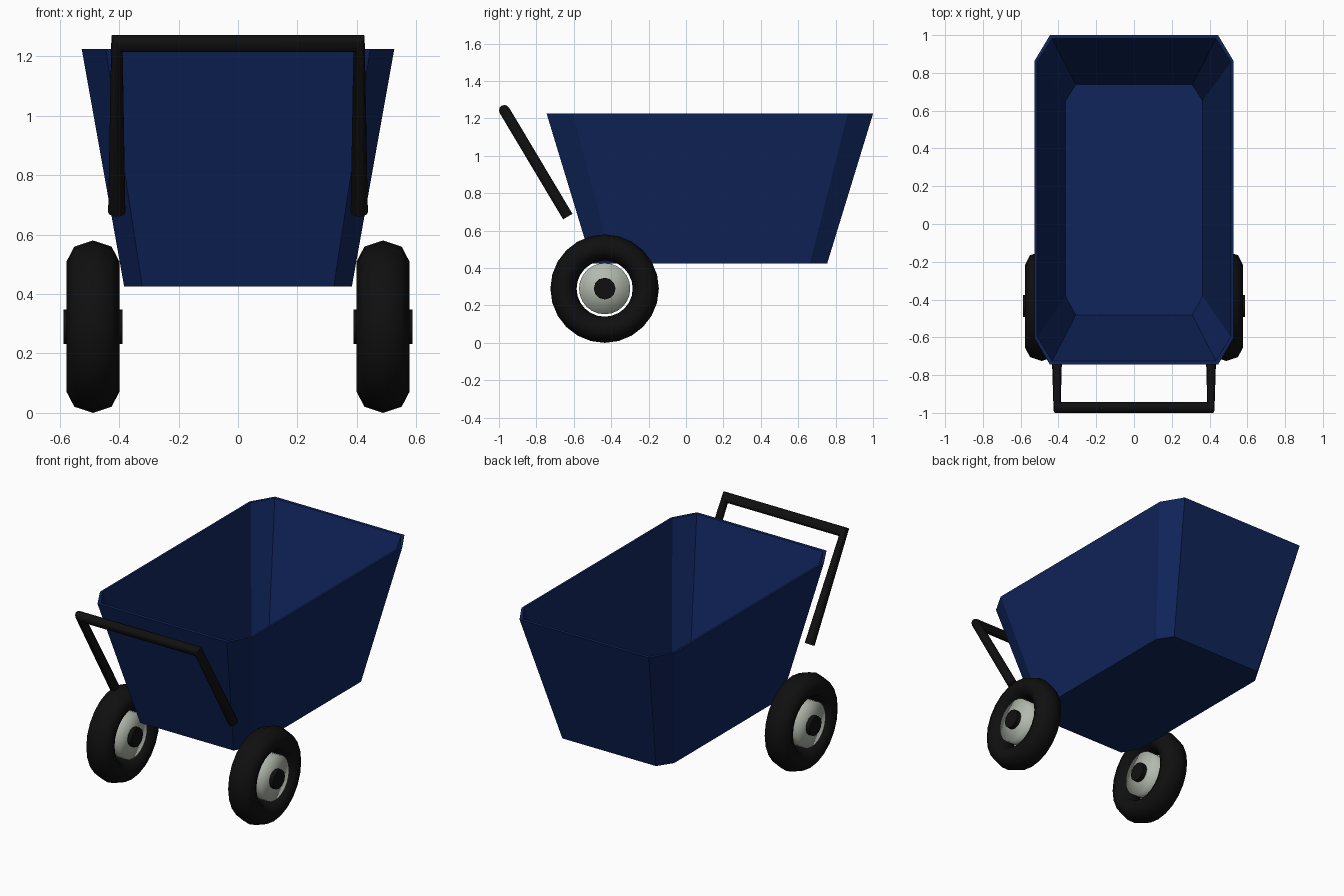
import bpy, bmesh, math
from mathutils import Vector, Matrix

if "Cube" in bpy.data.objects:
    bpy.data.objects.remove(bpy.data.objects["Cube"])


def material(name, rgb):
    m = bpy.data.materials.new(name)
    m.diffuse_color = (*rgb, 1)
    m.use_nodes = True
    m.node_tree.nodes["Principled BSDF"].inputs["Base Color"].default_value = m.diffuse_color
    return m


BLUE = material("navy paint", (0.005, 0.018, 0.105))
BLACK = material("black rubber", (0.005, 0.005, 0.005))
GREY = material("pale grey metal", (0.45, 0.49, 0.42))


def finish(bm, name, mat, smooth_angle=None):
    bmesh.ops.recalc_face_normals(bm, faces=bm.faces)
    me = bpy.data.meshes.new(name)
    bm.to_mesh(me)
    bm.free()
    me.materials.append(mat)
    ob = bpy.data.objects.new(name, me)
    bpy.context.collection.objects.link(ob)
    if smooth_angle:
        bpy.ops.object.select_all(action='DESELECT')
        bpy.context.view_layer.objects.active = ob
        ob.select_set(True)
        bpy.ops.object.shade_smooth_by_angle(angle=math.radians(smooth_angle))
    return ob


def loft(bm, rings, close=False):
    """Skin a list of equally sized vertex rings; cap the ends or close the loop."""
    vs = [[bm.verts.new(p) for p in r] for r in rings]
    n = len(vs[0])
    pairs = list(zip(vs, vs[1:])) + ([(vs[-1], vs[0])] if close else [])
    for a, b in pairs:
        for i in range(n):
            j = (i + 1) % n
            bm.faces.new((a[i], a[j], b[j], b[i]))
    if not close:
        bm.faces.new(vs[0])
        bm.faces.new(vs[-1])


# Tub: chamfered rectangles lofted up the outside, over the rim, down the inside
def octagon(x, xc, y0, y0c, y1c, y1, z):
    half = [(xc, y0), (x, y0c), (x, y1c), (xc, y1)]
    return [(a, b, z) for a, b in half] + [(-a, b, z) for a, b in reversed(half)]


bm = bmesh.new()
loft(bm, [
    octagon(0.383, 0.322, -0.502, -0.395, 0.662, 0.755, 0.425),
    octagon(0.526, 0.445, -0.745, -0.605, 0.865, 1.000, 1.225),
    octagon(0.513, 0.434, -0.725, -0.598, 0.858, 0.981, 1.225),
    octagon(0.363, 0.308, -0.482, -0.382, 0.652, 0.738, 0.443),
])
finish(bm, "tub", BLUE)

# Handle: U-shaped tube, its uprights narrowing towards the mitred corners
foot, top = Vector((0, -0.632, 0.675)), Vector((0, -0.971, 1.243))
up = (top - foot).normalized()
X = Vector((1, 0, 0))
out = X.cross(up)
R, SIDES = 0.029, 12


def tube_ring(centre, u):
    return [centre + u * math.cos(t) + out * (R * math.sin(t))
            for t in (2 * math.pi * i / SIDES for i in range(SIDES))]


bm = bmesh.new()
loft(bm, [
    tube_ring(foot - X * 0.408, -X * R),
    tube_ring(top - X * 0.407, -X * 0.019 + up * R),
    tube_ring(top + X * 0.407, X * 0.019 + up * R),
    tube_ring(foot + X * 0.408, X * R),
])
finish(bm, "push_handle", BLACK, 40)

# Wheels: tyre, hub and axle cap on each side
for side, label in ((-1, "left"), (1, "right")):
    c = Vector((0.488 * side, -0.435, 0.29))
    bm = bmesh.new()
    rings = []
    for i in range(24):
        a = 2 * math.pi * i / 24
        radial = Vector((0, math.sin(a), math.cos(a)))
        rings.append([c + radial * (0.22 + 0.07 * math.cos(t)) + X * (0.0885 * math.sin(t))
                      for t in (math.pi * k / 4 for k in range(8))])
    loft(bm, rings, close=True)
    finish(bm, label + "_tyre", BLACK, 60)

    for name, r, half, n, mat, ang in (("hub", 0.137, 0.072, 24, GREY, 180),
                                       ("axle_cap", 0.058, 0.099, 12, BLACK, 40)):
        bm = bmesh.new()
        bmesh.ops.create_cone(bm, cap_ends=True, cap_tris=True, segments=n,
                              radius1=r, radius2=r, depth=2 * half,
                              matrix=Matrix.Translation(c) @ Matrix.Rotation(math.pi / 2, 4, 'Y'))
        finish(bm, label + "_" + name, mat, ang)
